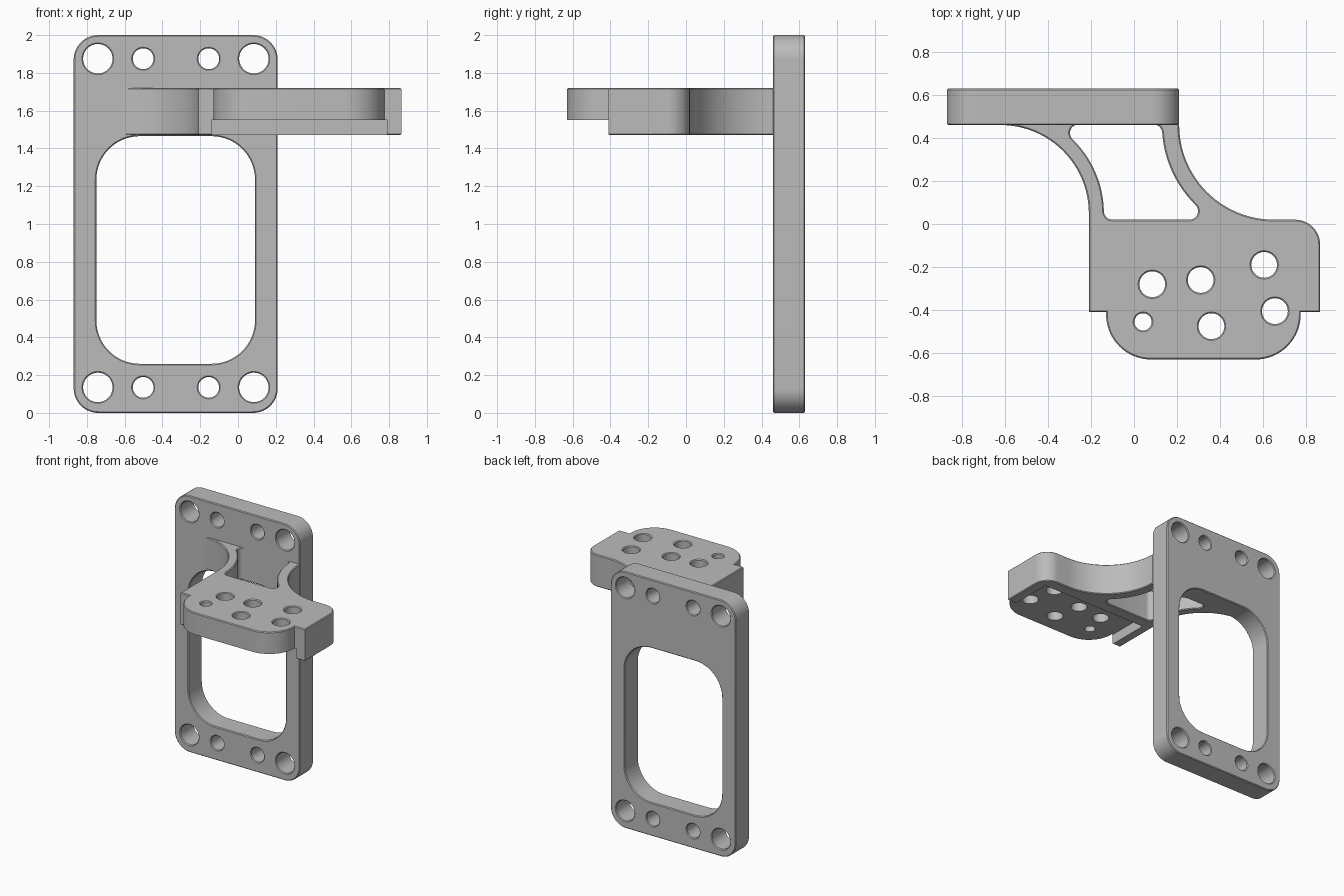
import bpy, bmesh
from math import radians, cos, sin, pi
from mathutils import Matrix

default = bpy.data.objects.get("Cube")
if default:
    bpy.data.objects.remove(default, do_unlink=True)

grey = bpy.data.materials.new("plain grey")
grey.use_nodes = True
grey.diffuse_color = (0.5, 0.5, 0.5, 1)
grey.node_tree.nodes["Principled BSDF"].inputs["Base Color"].default_value = (0.5, 0.5, 0.5, 1)


def arc(cx, cy, r, start, end, n=16):
    angles = [radians(start + (end - start) * i / n) for i in range(n + 1)]
    return [(cx + r * cos(a), cy + r * sin(a)) for a in angles]


def circle(cx, cy, r):
    return arc(cx, cy, r, 0, 360, 40)[:-1]


def rounded_rect(x0, x1, y0, y1, r):
    return (arc(x0 + r, y0 + r, r, 180, 270) + arc(x1 - r, y0 + r, r, 270, 360)
            + arc(x1 - r, y1 - r, r, 0, 90) + arc(x0 + r, y1 - r, r, 90, 180))


def evaluated_mesh(obj):
    deps = bpy.context.evaluated_depsgraph_get()
    return bpy.data.meshes.new_from_object(obj.evaluated_get(deps))


def finish(mesh):
    mesh.materials.clear()
    mesh.materials.append(grey)
    mesh.polygons.foreach_set("use_smooth", [True] * len(mesh.polygons))
    mesh.set_sharp_from_angle(angle=radians(30))


def slab(name, loops, thickness, matrix, chamfer=0.006):
    """Chamfered slab from an outline and its holes, centred on its own z."""
    curve = bpy.data.curves.new(name + "_profile", "CURVE")
    curve.dimensions = "2D"
    curve.fill_mode = "BOTH"
    curve.extrude = thickness / 2 - chamfer
    curve.bevel_depth = chamfer
    curve.bevel_resolution = 0
    curve.offset = -chamfer
    for loop in loops:
        spline = curve.splines.new("POLY")
        spline.points.add(len(loop) - 1)
        for point, (x, y) in zip(spline.points, loop):
            point.co = (x, y, 0, 1)
        spline.use_cyclic_u = True
    temp = bpy.data.objects.new(name + "_profile", curve)
    bpy.context.collection.objects.link(temp)
    mesh = evaluated_mesh(temp)
    bpy.data.objects.remove(temp, do_unlink=True)
    bm = bmesh.new()
    bm.from_mesh(mesh)
    bmesh.ops.remove_doubles(bm, verts=bm.verts, dist=0.00005)
    bmesh.ops.transform(bm, matrix=matrix, verts=bm.verts)
    bmesh.ops.recalc_face_normals(bm, faces=bm.faces)
    bm.to_mesh(mesh)
    bm.free()
    finish(mesh)
    mesh.name = name
    obj = bpy.data.objects.new(name, mesh)
    bpy.context.collection.objects.link(obj)
    return obj


# Upright plate with window and bolt holes
plate_loops = [rounded_rect(-0.87, 0.21, 0, 2, 0.13),
               rounded_rect(-0.75, 0.09, 0.26, 1.465, 0.23)]
for z in (0.135, 1.875):
    plate_loops += [circle(x, z, 0.078) for x in (-0.742, 0.084)]
    plate_loops += [circle(x, z, 0.055) for x in (-0.502, -0.155)]
slab("mounting_plate", plate_loops, 0.17,
     Matrix.Translation((0, 0.545, 0)) @ Matrix.Rotation(pi / 2, 4, "X"))

# Bracket arm: curved flanks, shelf and rounded tongue, seated in the plate
outline = (arc(-0.62, 0.05, 0.41, 90, 0, 24)
           + [(-0.21, -0.41), (-0.13, -0.41)]
           + arc(0.08, -0.42, 0.21, 180, 270)
           + arc(0.565, -0.42, 0.21, 270, 360)
           + [(0.775, -0.41), (0.865, -0.41)]
           + arc(0.75, -0.095, 0.115, 0, 90)
           + arc(0.65, 0.46, 0.44, 270, 180, 24)
           + [(0.19, 0.48), (0.19, 0.55), (-0.62, 0.55)])
opening = (arc(-0.10, 0.06, 0.04, 181, 270, 8)
           + arc(0.258, 0.06, 0.04, -90, 45.6, 8)
           + arc(0.65, 0.46, 0.52, 225, 184.4)
           + arc(0.091, 0.423, 0.04, 3.8, 90, 8)
           + arc(-0.258, 0.423, 0.04, 90, 225.9, 8)
           + arc(-0.62, 0.05, 0.48, 45.2, 1.8))
shelf_holes = [circle(x, y, 0.06) for x, y in
               ((0.085, -0.28), (0.31, -0.26), (0.605, -0.19), (0.655, -0.405), (0.36, -0.475))]
shelf_holes.append(circle(0.042, -0.455, 0.04))
arm = slab("bracket_arm", [outline, opening] + shelf_holes, 0.25,
           Matrix.Translation((0, 0, 1.595)))

# Pocket under the shelf, leaving a short wall on each side
bpy.ops.mesh.primitive_cube_add(size=1, location=(0.325, -0.385, 1.45))
cutter = bpy.context.object
cutter.name = "pocket_cutter"
cutter.scale = (0.93, 0.63, 0.2)
cutter.hide_render = True
cut = arm.modifiers.new("pocket", "BOOLEAN")
cut.operation = "DIFFERENCE"
cut.solver = "EXACT"
cut.object = cutter
bpy.context.view_layer.update()
carved = evaluated_mesh(arm)
arm.modifiers.clear()
arm.data = carved
finish(carved)
bpy.data.objects.remove(cutter, do_unlink=True)
